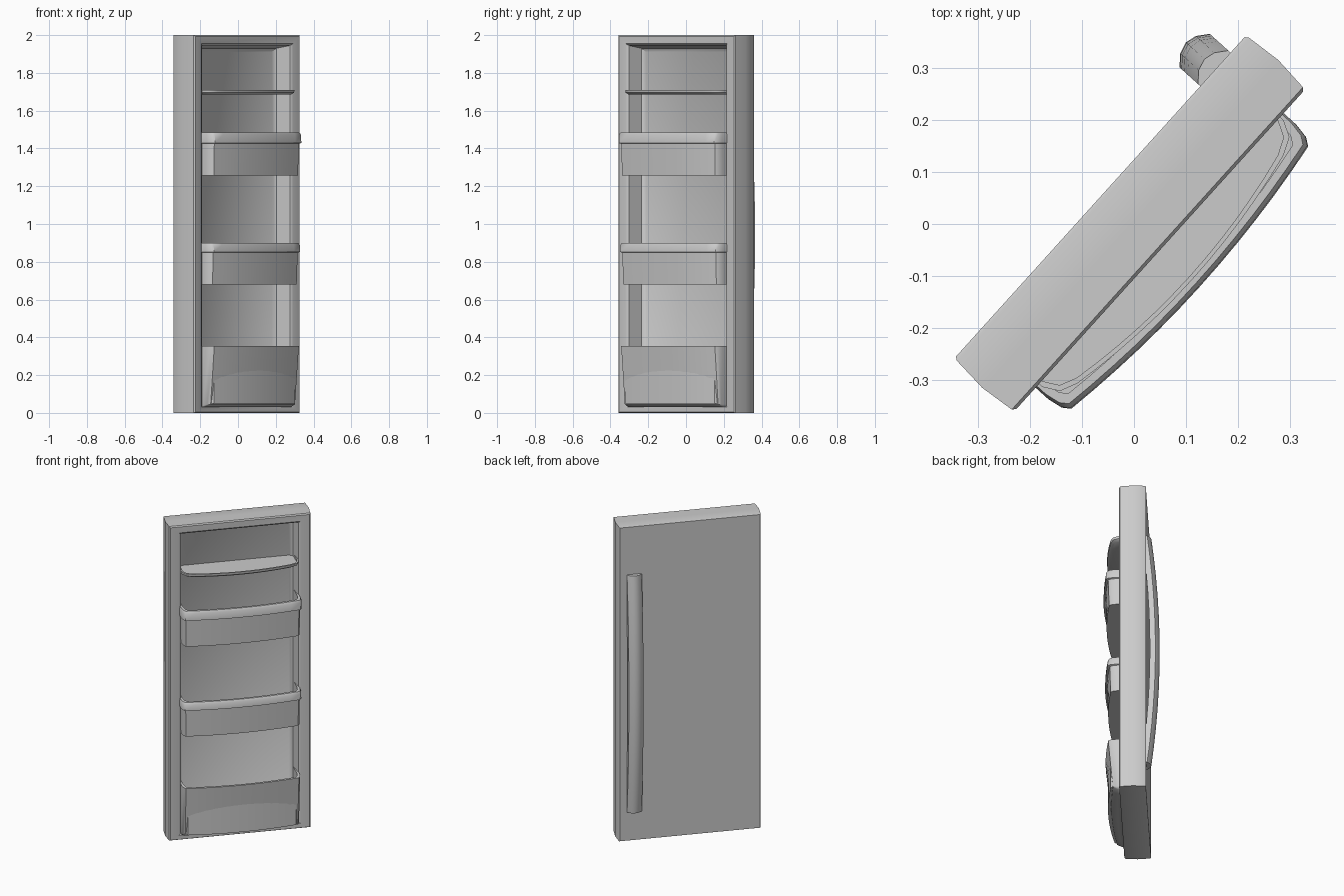
import bpy
import bmesh
import math

if "Cube" in bpy.data.objects:
    bpy.data.objects.remove(bpy.data.objects["Cube"])

COLOUR = (0.6, 0.6, 0.6, 1)
grey = bpy.data.materials.new("light_grey")
grey.use_nodes = True
grey.diffuse_color = COLOUR
grey.node_tree.nodes["Principled BSDF"].inputs["Base Color"].default_value = COLOUR


def loft(name, rings, closed=True, angle=40):
    """Skin a stack of equal-length rings and cap both ends."""
    bm = bmesh.new()
    loops = [[bm.verts.new(p) for p in ring] for ring in rings]
    n = len(rings[0])
    for a, b in zip(loops, loops[1:]):
        for i in range(n if closed else n - 1):
            j = (i + 1) % n
            bm.faces.new((a[i], a[j], b[j], b[i]))
    bm.faces.new(loops[0])
    bm.faces.new(loops[-1])
    bmesh.ops.recalc_face_normals(bm, faces=bm.faces)
    mesh = bpy.data.meshes.new(name)
    bm.to_mesh(mesh)
    bm.free()
    mesh.materials.append(grey)
    obj = bpy.data.objects.new(name, mesh)
    bpy.context.collection.objects.link(obj)
    # The whole door stands swung open
    obj.rotation_euler.z = math.radians(47.9)
    obj.location.x = -0.007
    bpy.ops.object.select_all(action='DESELECT')
    obj.select_set(True)
    bpy.context.view_layer.objects.active = obj
    bpy.ops.object.shade_smooth_by_angle(angle=math.radians(angle))
    return obj


def frame(half, low, high, depth):
    """Upright rectangle; depth is measured towards the shelf side."""
    return [(-half, -depth, low), (half, -depth, low),
            (half, -depth, high), (-half, -depth, high)]


def tray_row(z, side, mid, half, inset):
    """Bowed outline of a tray at one height, open at the back."""
    right = [(half, -0.045), (half, side - 0.045), (half - inset / 3, side - 0.015)]
    steps = 6
    bow = []
    for k in range(-steps, steps + 1):
        f = k / steps
        bow.append((f * (half - inset), mid - (mid - side) * f * f))
    left = [(-x, d) for x, d in right]
    return [(x, -d, z) for x, d in left + bow + right[::-1]]


def tray(name, rows, floor, wall=0.014, inset=0.016):
    """Hollow tray: outer rows upwards, then an inner wall down to the floor."""
    rings = [tray_row(*r, inset) for r in rows]
    top, side, mid, half = rows[-1]
    for z in (top, floor):
        rings.append(tray_row(z, side - wall, mid - wall, half - wall, inset))
    return loft(name, rings, closed=False)


# Door slab with slightly rounded edges and a recessed liner
loft("door_panel", [
    frame(0.414, 0.003, 1.997, -0.078),
    frame(0.419, 0, 2, -0.072),
    frame(0.425, 0, 2, 0),
    frame(0.418, 0, 2, 0.070),
    frame(0.411, 0.004, 1.993, 0.076),
    frame(0.362, 0.03, 1.955, 0.076),
    frame(0.348, 0.035, 1.945, 0.066),
    frame(0.335, 0.05, 1.93, -0.02),
    frame(0.315, 0.07, 1.91, -0.035)])

# Shallow top tray
tray("top_shelf", [(1.685, 0.115, 0.145, 0.335), (1.695, 0.128, 0.158, 0.345),
                   (1.71, 0.130, 0.160, 0.346)], 1.694, 0.008, 0.05)

# Two baskets, each with a thick rail above a thinner panel
for name, low, rail, top, out in (("upper_basket", 1.256, 1.425, 1.485, 0.154),
                                  ("lower_basket", 0.68, 0.848, 0.90, 0.145)):
    tray(name, [(low, out - 0.017, out + 0.008, 0.348),
                (rail, out - 0.012, out + 0.014, 0.350),
                (rail + 0.004, out, out + 0.026, 0.356),
                (top - 0.012, out - 0.002, out + 0.024, 0.356),
                (top, out - 0.010, out + 0.016, 0.352)], low + 0.015)

# Deep bottom bin leaning outwards
tray("bottom_bin", [(0.03, 0.085, 0.10, 0.348), (0.045, 0.115, 0.135, 0.349),
                    (0.355, 0.142, 0.168, 0.350)], 0.05)

# Bowed handle on the outer face
handle = []
steps = 12
for k in range(steps + 1):
    f = 2 * k / steps - 1
    outer = -0.155 + 0.048 * f * f
    inner = min(outer + 0.055, -0.07)
    z = 0.94 + 0.755 * f
    profile = [(0.374, inner), (0.374, outer + 0.023), (0.353, outer + 0.006),
               (0.331, outer), (0.308, outer + 0.006), (0.287, outer + 0.023),
               (0.287, inner)]
    handle.append([(x, -d, z) for x, d in profile])
loft("handle", handle)

# Feet joining the handle to the door
for name, z in (("handle_lower_foot", 0.20), ("handle_upper_foot", 1.64)):
    loft(name, [[(x, y, h) for x, y in ((0.295, 0.07), (0.366, 0.07),
                                        (0.366, 0.09), (0.295, 0.09))]
                for h in (z, z + 0.04)])
